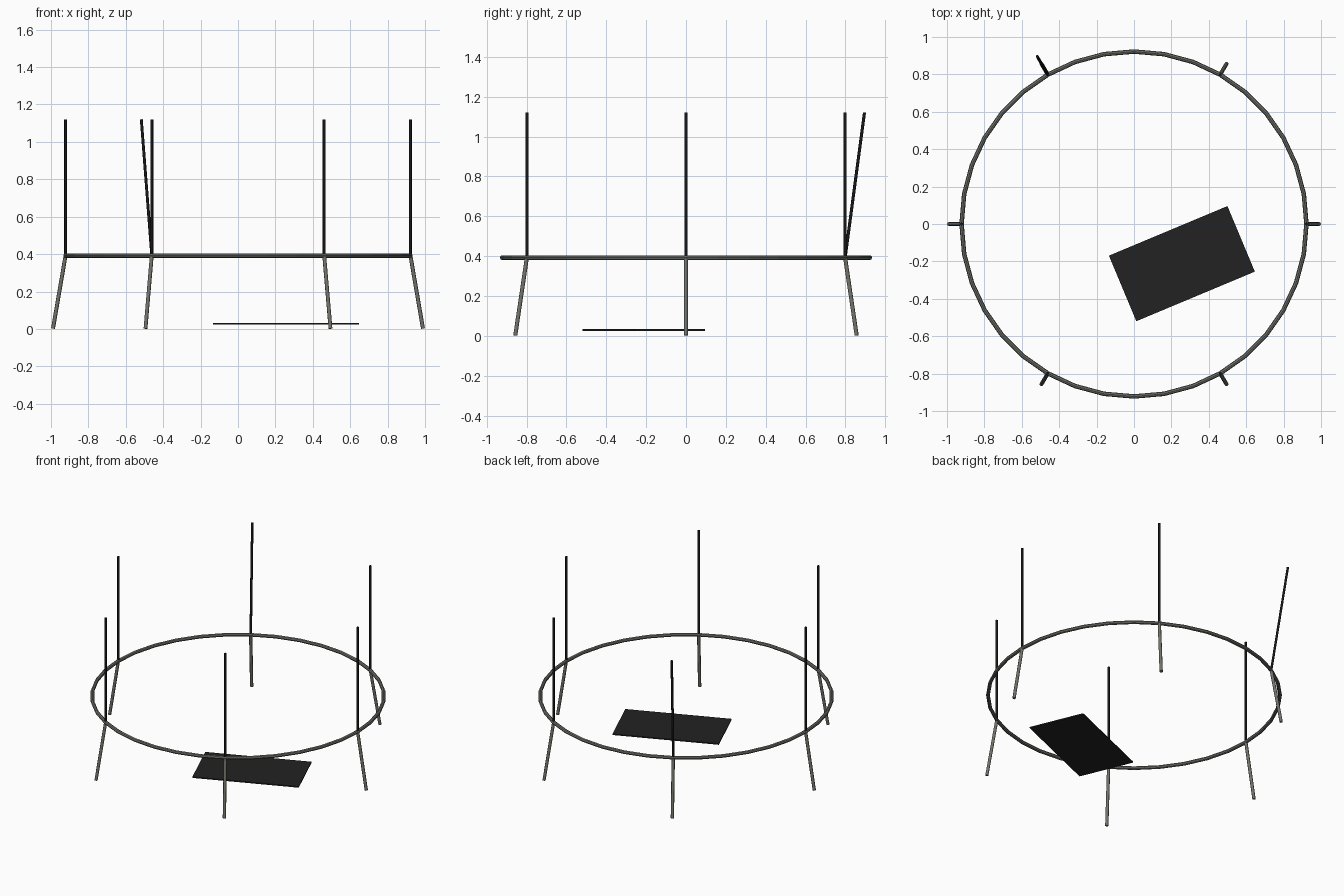
import bpy, math
from mathutils import Vector

if "Cube" in bpy.data.objects:
    bpy.data.objects.remove(bpy.data.objects["Cube"])


def material(name, rgb):
    m = bpy.data.materials.new(name)
    m.diffuse_color = (*rgb, 1)
    m.use_nodes = True
    m.node_tree.nodes["Principled BSDF"].inputs["Base Color"].default_value = m.diffuse_color
    return m


STEEL = material("grey steel", (0.17, 0.17, 0.15))
BLACK = material("black pole", (0.008, 0.008, 0.008))
PANEL = material("dark panel", (0.016, 0.016, 0.016))

RING_R, RING_Z = 0.922, 0.392


def tube(name, a, b, radius, mat, sides=8):
    """Straight capped tube from a to b."""
    a, b = Vector(a), Vector(b)
    d = b - a
    bpy.ops.mesh.primitive_cylinder_add(vertices=sides, radius=radius, depth=d.length,
                                        location=(a + b) / 2)
    ob = bpy.context.object
    ob.name = name
    ob.rotation_euler = d.to_track_quat('Z', 'Y').to_euler()
    ob.data.materials.append(mat)
    bpy.ops.object.shade_smooth_by_angle(angle=math.radians(50))
    return ob


def polar(r, deg, z):
    t = math.radians(deg)
    return (r * math.cos(t), r * math.sin(t), z)


# Round frame ring
bpy.ops.mesh.primitive_torus_add(major_segments=36, minor_segments=8, major_radius=RING_R,
                                 minor_radius=0.012, location=(0, 0, RING_Z))
ring = bpy.context.object
ring.name = "frame_ring"
ring.data.materials.append(STEEL)

# Six splayed legs and six upright poles; the back left pole leans outward
for i in range(6):
    ang = 60 * i
    tube(f"leg_{i + 1}", polar(RING_R, ang, RING_Z), polar(0.989, ang, 0.002), 0.0105, STEEL)
    top_r = 1.034 if ang == 120 else RING_R
    tube(f"pole_{i + 1}", polar(RING_R, ang, RING_Z), polar(top_r, ang, 1.12), 0.008, BLACK)

# Loose flat panel lying low inside the ring
bpy.ops.mesh.primitive_cube_add(size=1, location=(0.256, -0.212, 0.029),
                                rotation=(0, 0, math.radians(22.7)))
panel = bpy.context.object
panel.name = "loose_panel"
panel.scale = (0.687, 0.38, 0.008)
panel.data.materials.append(PANEL)
